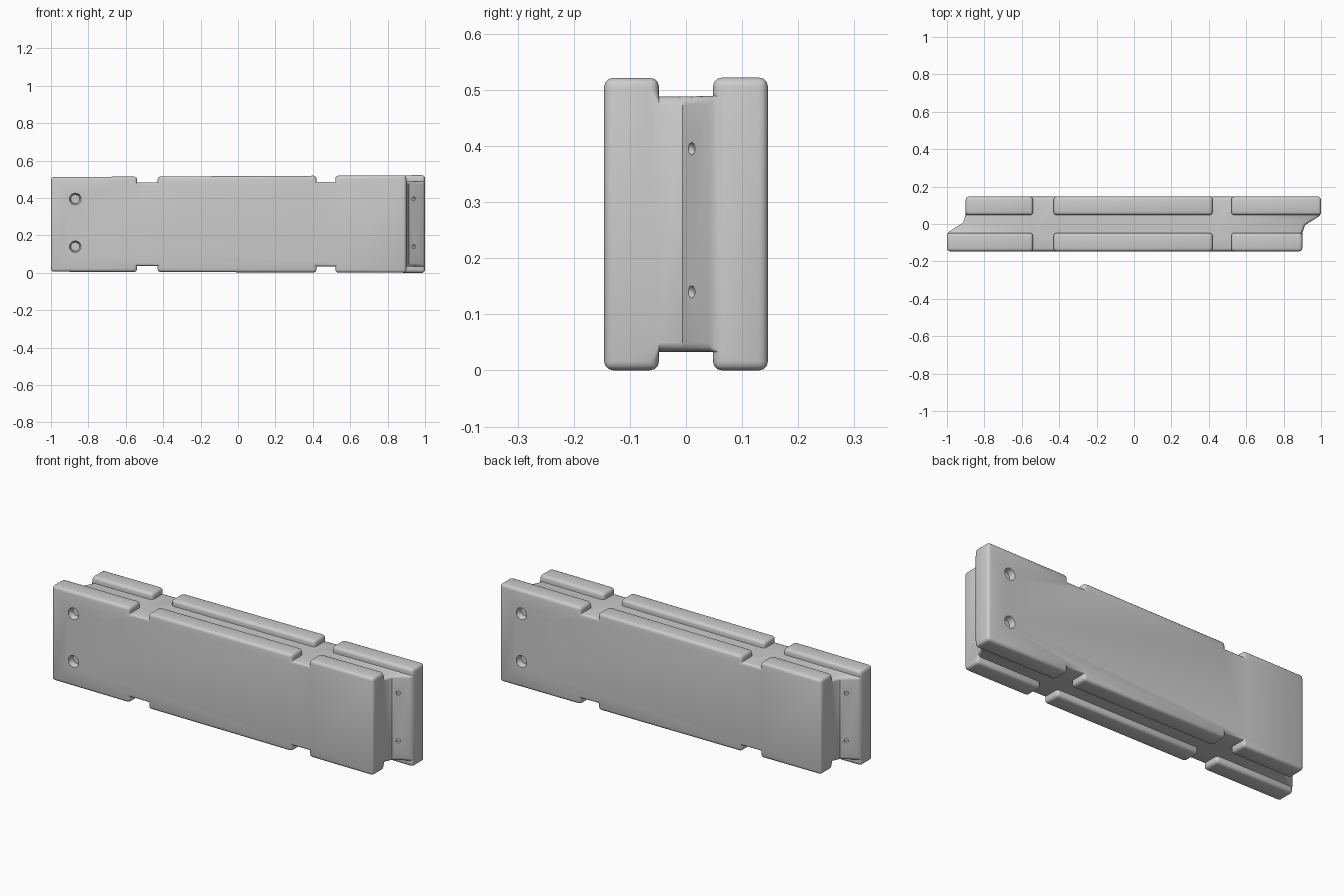
import bpy, bmesh, math
from mathutils import Vector, Matrix

cube = bpy.data.objects.get("Cube")
if cube:
    bpy.data.objects.remove(cube)

HEIGHT, STEP = 0.522, 0.033      # overall height, channel depth
GROOVE_Y = 0.048                 # half width of the long channel
CROSS = [(-0.54, -0.43), (0.42, 0.52)]

# Plain grey material
grey = bpy.data.materials.new("plain grey")
grey.use_nodes = True
colour = (0.6, 0.6, 0.6, 1)
grey.diffuse_color = colour
shader = grey.node_tree.nodes["Principled BSDF"]
shader.inputs["Base Color"].default_value = colour
shader.inputs["Roughness"].default_value = 0.7


def make_object(name, bm):
    mesh = bpy.data.meshes.new(name)
    bm.to_mesh(mesh)
    bm.free()
    mesh.materials.append(grey)
    obj = bpy.data.objects.new(name, mesh)
    bpy.context.collection.objects.link(obj)
    return obj


# Plan outline: half of it, repeated by a half turn about z
half = [(-1, -0.146), (0.9, -0.146), (0.9, -GROOVE_Y), (0.915, -0.006)]
outline = half + [(-x, -y) for x, y in half]
outline.insert(4, (1, GROOVE_Y))
outline[5] = (1, 0.146)
outline.append((-1, -GROOVE_Y))

bm = bmesh.new()
bm.faces.new([bm.verts.new((x, y, STEP)) for x, y in outline])


def slice_plan(point, normal):
    geom = bm.verts[:] + bm.edges[:] + bm.faces[:]
    bmesh.ops.bisect_plane(bm, geom=geom, plane_co=point, plane_no=normal, dist=1e-5)


for y in (-GROOVE_Y, GROOVE_Y):
    slice_plan((0, y, 0), (0, 1, 0))
for x in (e for pair in CROSS for e in pair):
    slice_plan((x, 0, 0), (1, 0, 0))


def is_pad(face):
    c = face.calc_center_median()
    return abs(c.y) > GROOVE_Y + 0.01 and not any(a < c.x < b for a, b in CROSS)


def raise_faces(faces, dz, keep=False):
    r = bmesh.ops.extrude_face_region(bm, geom=faces, use_keep_orig=keep)
    new = r["geom"]
    bmesh.ops.translate(bm, vec=(0, 0, dz), verts=[g for g in new if isinstance(g, bmesh.types.BMVert)])
    if not keep:
        bmesh.ops.delete(bm, geom=[f for f in faces if f.is_valid], context='FACES')
    return [g for g in new if isinstance(g, bmesh.types.BMFace)]


# Core block, then raised pads above and below the channels
bottom = bm.faces[:]
top = raise_faces(bottom, HEIGHT - 2 * STEP, keep=True)
raise_faces([f for f in top if is_pad(f)], STEP)
raise_faces([f for f in bottom if f.is_valid and is_pad(f)], -STEP)
bmesh.ops.recalc_face_normals(bm, faces=bm.faces[:])
bmesh.ops.dissolve_limit(bm, angle_limit=0.02, verts=bm.verts[:], edges=bm.edges[:])

# Soften the convex edges
bm.normal_update()
sharp = [e for e in bm.edges if len(e.link_faces) == 2
         and e.calc_face_angle_signed() > math.radians(40)]
bmesh.ops.bevel(bm, geom=sharp, offset=0.016, segments=3, profile=0.5,
                affect='EDGES', clamp_overlap=False)

# Slight taper toward the left end
for v in bm.verts:
    t = v.co.z / HEIGHT
    v.co.z += t * 0.005 * (v.co.x - 1) + (1 - t) * 0.003 * (1 - v.co.x)
barrier = make_object("barrier_block", bm)

# Tapered bolt holes in the broad faces and small dimples in the lapped ends
cut = bmesh.new()


def bore(pos, inward, radius, depth):
    inward = Vector(inward).normalized()
    turn = inward.to_track_quat('Z', 'Y').to_matrix().to_4x4()
    bmesh.ops.create_cone(cut, cap_ends=True, segments=10, radius1=radius, radius2=radius * 0.6,
                          depth=depth * 2, matrix=Matrix.Translation(pos) @ turn)


for s in (1, -1):
    for z in (0.14, 0.395):
        bore((-0.87 * s, -0.146 * s, z), (0, s, 0), 0.04, 0.03)
        bore((0.94 * s, 0.01 * s, z), (-0.53 * s, 0.85 * s, 0), 0.014, 0.01)
cutter = make_object("hole_cutter", cut)
cutter.hide_render = True

mod = barrier.modifiers.new("holes", 'BOOLEAN')
mod.operation = 'DIFFERENCE'
mod.solver = 'EXACT'
mod.object = cutter
bpy.ops.object.select_all(action='DESELECT')
barrier.select_set(True)
bpy.context.view_layer.objects.active = barrier
bpy.ops.object.modifier_apply(modifier=mod.name)
bpy.data.objects.remove(cutter)
bpy.ops.object.shade_smooth_by_angle(angle=math.radians(35))
